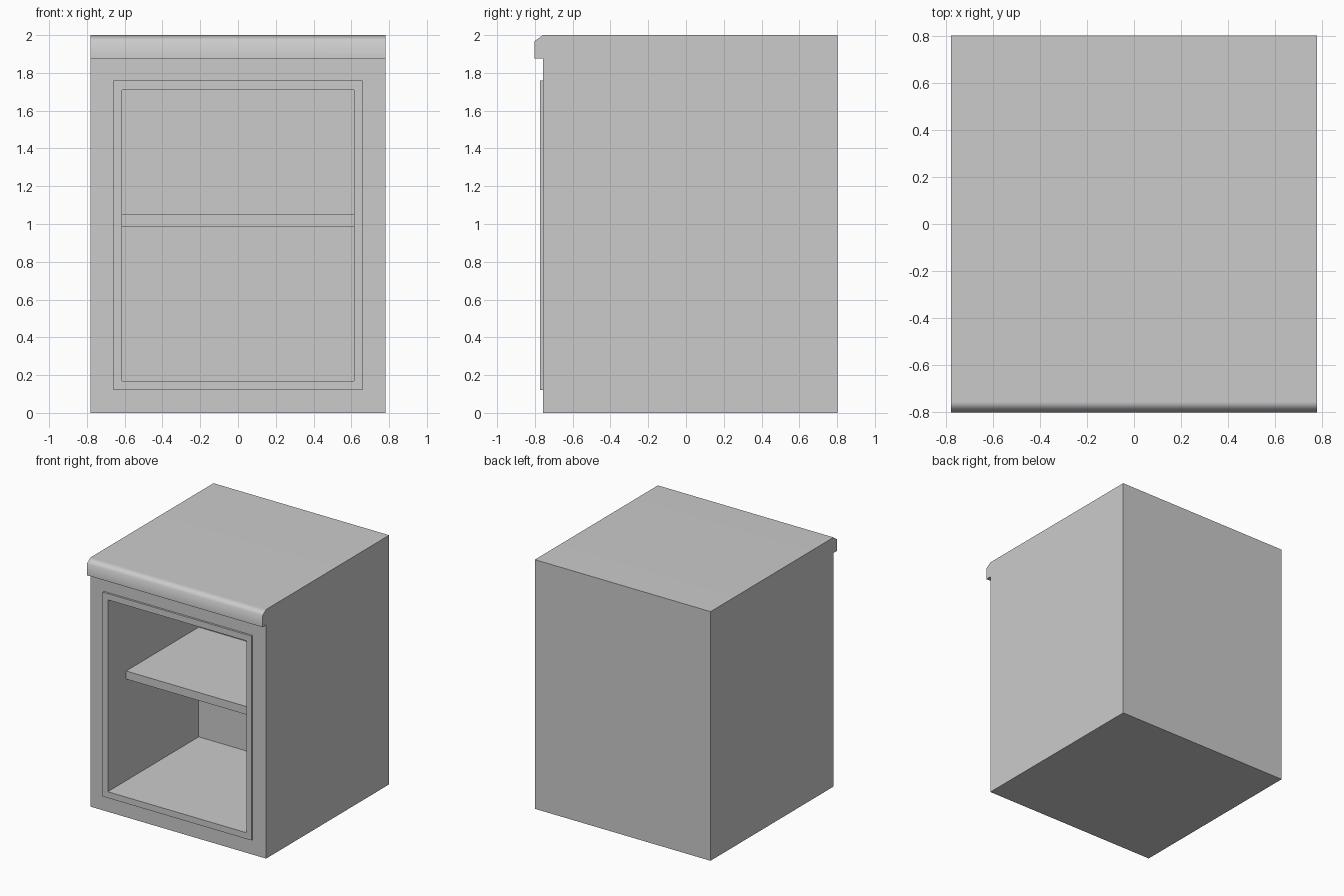
import bpy, bmesh, math

if "Cube" in bpy.data.objects:
    bpy.data.objects.remove(bpy.data.objects["Cube"])

W = 0.78                      # half width
BACK, FRONT = 0.803, -0.757   # depth of the main body


def finish(bm, name):
    bmesh.ops.recalc_face_normals(bm, faces=bm.faces)
    mesh = bpy.data.meshes.new(name)
    bm.to_mesh(mesh)
    bm.free()
    obj = bpy.data.objects.new(name, mesh)
    bpy.context.collection.objects.link(obj)
    return obj


def bridge(bm, a, b):
    for i in range(len(a)):
        j = (i + 1) % len(a)
        bm.faces.new((a[i], a[j], b[j], b[i]))


# Cabinet: side profile with overhanging, softened top lip, swept across x
profile = [(FRONT, 0), (BACK, 0), (BACK, 2), (FRONT, 2),
           (-0.803, 1.967), (-0.803, 1.875), (FRONT, 1.875)]
bm = bmesh.new()
left, right = ([bm.verts.new((x, y, z)) for y, z in profile] for x in (-W, W))
bm.faces.new(left)
bm.faces.new(right)
for i in range(len(profile) - 1):
    bm.faces.new((left[i], left[i + 1], right[i + 1], right[i]))

# Front panel, raised door frame and open interior as nested rectangular rings
ring = [left[0], right[0], right[-1], left[-1]]
for hx, z0, z1, y in [(0.66, 0.12, 1.76, FRONT), (0.66, 0.12, 1.76, -0.773),
                      (0.615, 0.17, 1.71, -0.773), (0.615, 0.17, 1.71, 0.38)]:
    nxt = [bm.verts.new((x, y, z)) for x, z in
           ((-hx, z0), (hx, z0), (hx, z1), (-hx, z1))]
    bridge(bm, ring, nxt)
    ring = nxt
bm.faces.new(ring)  # interior back wall
cabinet = finish(bm, "cabinet_body")

# Smooth the lip while keeping square corners sharp
bpy.context.view_layer.objects.active = cabinet
cabinet.select_set(True)
bpy.ops.object.shade_smooth_by_angle(angle=math.radians(60))
cabinet.modifiers.new("flat_large_faces", 'WEIGHTED_NORMAL').keep_sharp = True

# Recessed inner shelf
bm = bmesh.new()
bmesh.ops.create_cube(bm, size=1)
bmesh.ops.scale(bm, vec=(1.23, 0.92, 0.065), verts=bm.verts)
bmesh.ops.translate(bm, vec=(0, -0.08, 1.0175), verts=bm.verts)
finish(bm, "inner_shelf")
